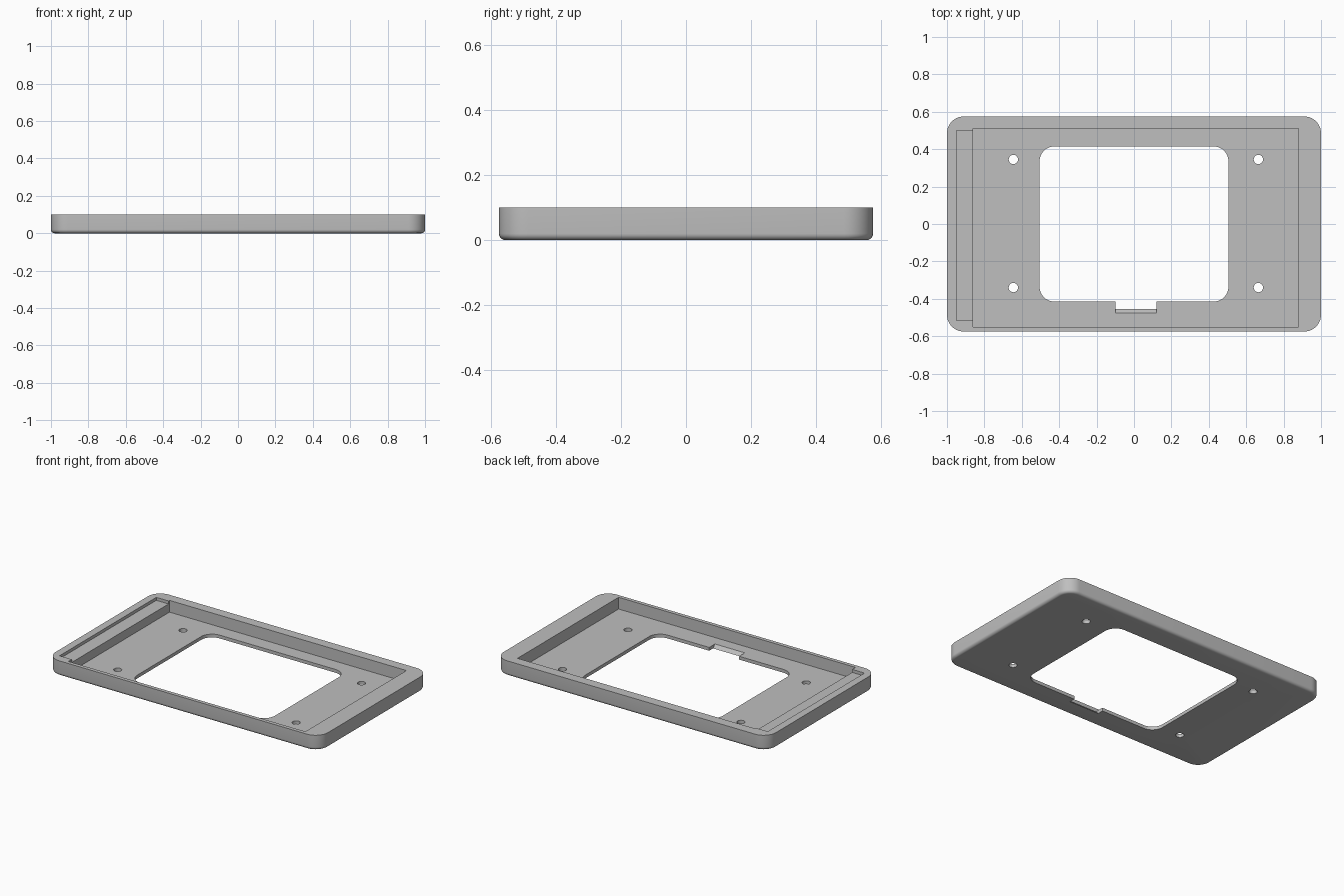
import bpy, bmesh, math

if "Cube" in bpy.data.objects:
    bpy.data.objects.remove(bpy.data.objects["Cube"])

HX, HY, H = 1.0, 0.575, 0.10     # half length, half width, height
FLOOR, LEDGE = 0.022, 0.08       # floor and ledge heights

grey = bpy.data.materials.new("plain_grey")
grey.diffuse_color = (0.52, 0.52, 0.52, 1)
grey.use_nodes = True
grey.node_tree.nodes["Principled BSDF"].inputs["Base Color"].default_value = grey.diffuse_color


def rounded_rect(x0, x1, y0, y1, r, n=10):
    """Counter-clockwise outline with rounded corners."""
    corners = [(x1 - r, y1 - r), (x0 + r, y1 - r), (x0 + r, y0 + r), (x1 - r, y0 + r)]
    pts = []
    for q, (cx, cy) in enumerate(corners):
        for i in range(n + 1):
            a = math.radians(90 * (q + i / n))
            pts.append((cx + r * math.cos(a), cy + r * math.sin(a)))
    return pts


def rect(x0, x1, y0, y1):
    return [(x1, y1), (x0, y1), (x0, y0), (x1, y0)]


def circle(cx, cy, r, n=32):
    return [(cx + r * math.cos(2 * math.pi * i / n),
             cy + r * math.sin(2 * math.pi * i / n)) for i in range(n)]


def loft(name, layers):
    """Closed solid from stacked (outline, z) layers, bottom to top."""
    bm = bmesh.new()
    rings = [[bm.verts.new((x, y, z)) for x, y in pts] for pts, z in layers]
    n = len(rings[0])
    for a, b in zip(rings, rings[1:]):
        for i in range(n):
            j = (i + 1) % n
            bm.faces.new((a[i], a[j], b[j], b[i]))
    bm.faces.new(rings[0][::-1])
    bm.faces.new(rings[-1])
    bmesh.ops.recalc_face_normals(bm, faces=bm.faces)
    me = bpy.data.meshes.new(name)
    bm.to_mesh(me)
    bm.free()
    me.materials.append(grey)
    ob = bpy.data.objects.new(name, me)
    bpy.context.collection.objects.link(ob)
    return ob


# Tray body with a rounded bottom edge
R, CORNER, STEPS = 0.02, 0.09, 6
layers = []
for i in range(STEPS + 1):
    t = math.radians(90 * i / STEPS)
    d = R * (1 - math.sin(t))
    layers.append((rounded_rect(-HX + d, HX - d, -HY + d, HY - d, CORNER - d),
                   R * (1 - math.cos(t))))
layers.append((rounded_rect(-HX, HX, -HY, HY, CORNER), H))
tray = loft("tray_frame", layers)

# Pocket, shallow side ledge, window opening
cutters = []


def cutter(name, bottom, z0, z1, top=None):
    cutters.append(loft(name, [(bottom, z0), (top or bottom, z1)]))


cutter("pocket_cutter", rect(-0.86, 0.88, -0.55, 0.51), FLOOR, 0.2)
cutter("ledge_cutter", rect(-0.95, -0.80, -0.515, 0.50), LEDGE, 0.2)
cutter("window_cutter", rounded_rect(-0.505, 0.505, -0.415, 0.415, 0.08), -0.05, 0.06)

# Cable notch with a sloped front face (the slope runs through the floor)
slope = 0.02 / FLOOR
cutter("notch_cutter",
       rect(-0.10, 0.12, -0.455 + 0.01 * slope, -0.38), -0.01, FLOOR + 0.01,
       rect(-0.10, 0.12, -0.475 - 0.01 * slope, -0.38))

# Screw holes
for x in (-0.645, 0.665):
    for y in (-0.34, 0.345):
        cutter("screw_hole_cutter", circle(x, y, 0.025), -0.05, 0.06)

for c in cutters:
    c.hide_render = True
    mod = tray.modifiers.new(c.name, 'BOOLEAN')
    mod.operation = 'DIFFERENCE'
    mod.solver = 'EXACT'
    mod.object = c

# Bake the cuts and remove the helpers
deps = bpy.context.evaluated_depsgraph_get()
baked = bpy.data.meshes.new_from_object(tray.evaluated_get(deps))
tray.modifiers.clear()
tray.data = baked
for c in cutters:
    bpy.data.objects.remove(c)

# Smooth curved walls, keep crisp edges
bpy.ops.object.select_all(action='DESELECT')
tray.select_set(True)
bpy.context.view_layer.objects.active = tray
bpy.ops.object.shade_smooth_by_angle(angle=math.radians(30))
